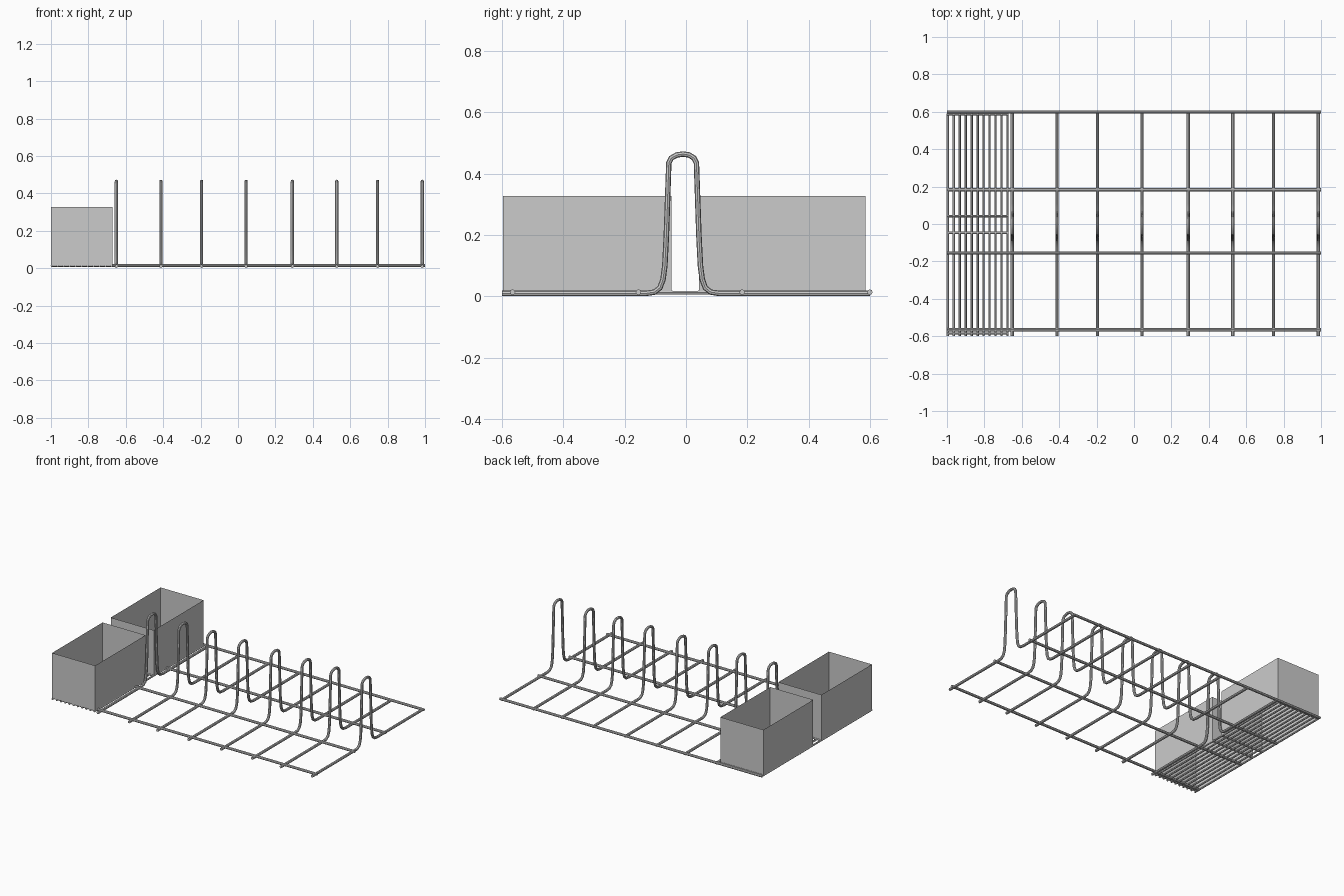
import bpy, bmesh

if "Cube" in bpy.data.objects:
    bpy.data.objects.remove(bpy.data.objects["Cube"])

def wires(name, paths, radius, res=2):
    """One mesh object made of round wires following the given paths."""
    cu = bpy.data.curves.new(name, 'CURVE')
    cu.dimensions = '3D'
    cu.bevel_depth = radius
    cu.bevel_resolution = res
    cu.use_fill_caps = True
    for path in paths:
        sp = cu.splines.new('POLY')
        sp.points.add(len(path) - 1)
        for p, co in zip(sp.points, path):
            p.co = (*co, 1)
    ob = bpy.data.objects.new(name, cu)
    bpy.context.collection.objects.link(ob)
    bpy.ops.object.select_all(action='DESELECT')
    ob.select_set(True)
    bpy.context.view_layer.objects.active = ob
    bpy.ops.object.convert(target='MESH')
    bpy.ops.object.shade_smooth_by_angle()
    return ob

def open_box(name, x0, x1, y0, y1, z0, z1):
    """Thin sheet walls, open at top and bottom."""
    bm = bmesh.new()
    corners = [(x0, y0), (x1, y0), (x1, y1), (x0, y1)]
    lo = [bm.verts.new((x, y, z0)) for x, y in corners]
    hi = [bm.verts.new((x, y, z1)) for x, y in corners]
    for i in range(4):
        j = (i + 1) % 4
        bm.faces.new((lo[i], lo[j], hi[j], hi[i]))
    me = bpy.data.meshes.new(name)
    bm.to_mesh(me)
    bm.free()
    ob = bpy.data.objects.new(name, me)
    bpy.context.collection.objects.link(ob)

R = 0.009

# Long rods running the full width
wires("long_rods", [[(-1, y, 0.014), (1, y, 0.014)]
                    for y in (-0.565, -0.155, 0.183, 0.599)], R)

# Plate divider wires: flat on the floor with a tall hoop in the middle
profile = [(-0.6, 0.010), (-0.13, 0.010), (-0.103, 0.014), (-0.085, 0.028),
           (-0.075, 0.055), (-0.069, 0.10), (-0.064, 0.20), (-0.056, 0.435),
           (-0.048, 0.451), (-0.030, 0.461), (-0.010, 0.464), (0.010, 0.461),
           (0.026, 0.451), (0.034, 0.435), (0.042, 0.20), (0.047, 0.10),
           (0.053, 0.055), (0.063, 0.028), (0.081, 0.014), (0.108, 0.010),
           (0.6, 0.010)]
wires("plate_dividers", [[(x, y, z) for y, z in profile]
      for x in (-0.65, -0.412, -0.195, 0.043, 0.291, 0.528, 0.746, 0.985)], R)

# Fine slats under the cutlery boxes
X0, X1 = -0.996, -0.676
N = 11
slat_x = [X0 + (X1 - X0) * i / (N - 1) for i in range(N)]
wires("box_floor_slats", [[(x, -0.6, 0.012), (x, 0.59, 0.012)]
                          for x in slat_x], 0.006, 1)

# Cutlery boxes with a wire along each end of the floor
for name, y0, y1 in (("front", -0.597, -0.047), ("back", 0.042, 0.585)):
    open_box(name + "_cutlery_box", -1.0, -0.672, y0, y1, 0.015, 0.328)
    wires(name + "_box_end_wires", [[(-1, y, 0.014), (-0.672, y, 0.014)]
          for y in (max(y0, -0.585), y1)], 0.006, 1)
